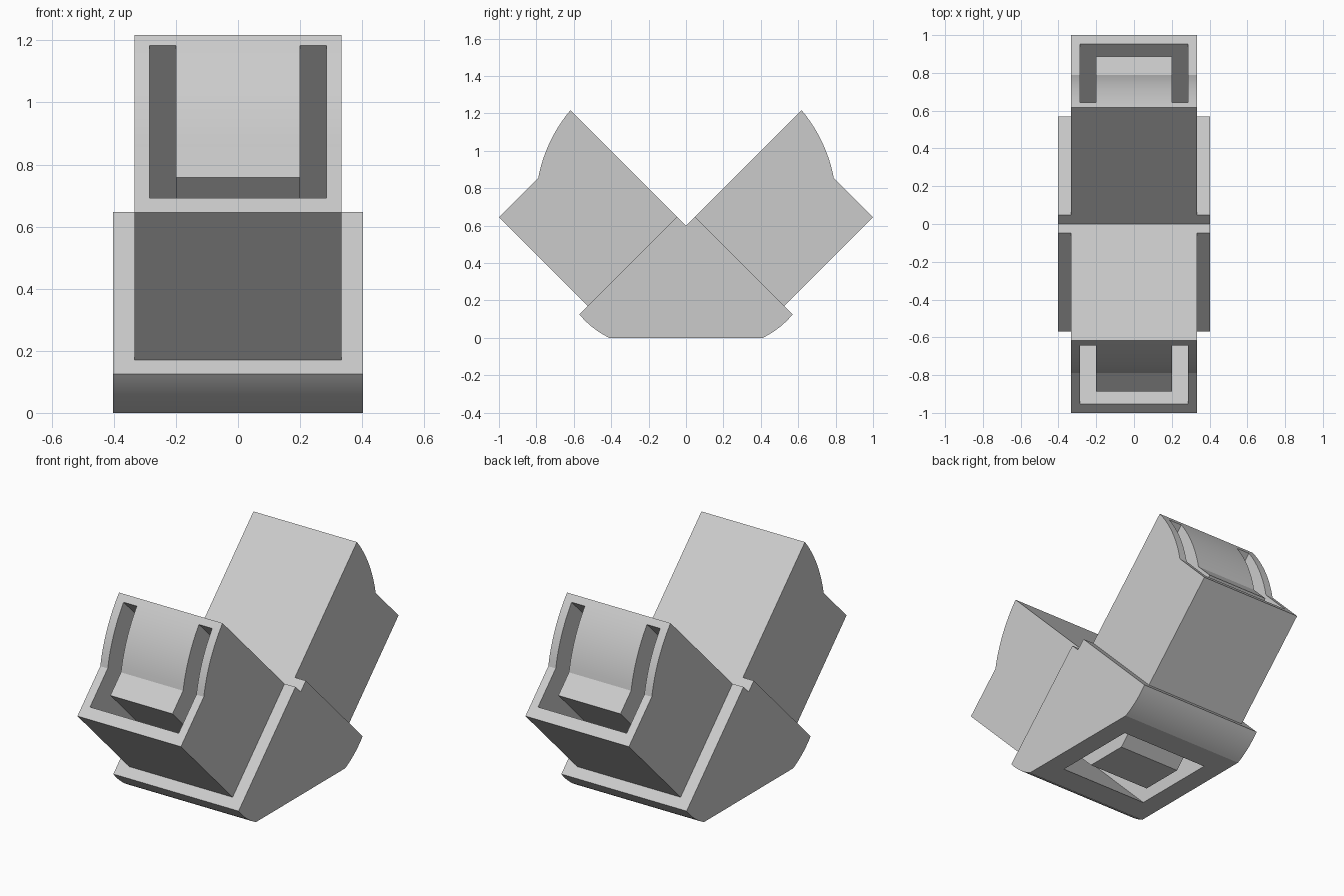
import bpy
import bmesh
import math
from mathutils import Vector

if "Cube" in bpy.data.objects:
    bpy.data.objects.remove(bpy.data.objects["Cube"], do_unlink=True)

grey = bpy.data.materials.new("plain grey")
grey.use_nodes = True
colour = (0.6, 0.6, 0.6, 1)
grey.diffuse_color = colour
grey.node_tree.nodes["Principled BSDF"].inputs["Base Color"].default_value = colour


def arc(a, b, bulge, steps=12):
    """Points of a circular arc from a to b, bulging to the right of the travel."""
    a, b = Vector(a), Vector(b)
    half = (b - a).length / 2
    radius = (half ** 2 + bulge ** 2) / (2 * bulge)
    along = (b - a).normalized()
    out = Vector((along.y, -along.x))
    centre = (a + b) / 2 + out * (bulge - radius)
    sweep = math.asin(half / radius)
    angles = [sweep * (2 * i / steps - 1) for i in range(steps + 1)]
    return [tuple(centre + radius * (along * math.sin(t) + out * math.cos(t))) for t in angles]


def flip(points):
    """Mirror a side profile from back to front, keeping its winding."""
    return [(-y, z) for y, z in reversed(points)]


def prism(name, profile, x0, x1):
    """Extrude a (y, z) side profile from x0 to x1."""
    bm = bmesh.new()
    face = bm.faces.new([bm.verts.new((x0, y, z)) for y, z in profile])
    side = bmesh.ops.extrude_face_region(bm, geom=[face])
    verts = [v for v in side["geom"] if isinstance(v, bmesh.types.BMVert)]
    bmesh.ops.translate(bm, verts=verts, vec=(x1 - x0, 0, 0))
    bmesh.ops.recalc_face_normals(bm, faces=bm.faces)
    mesh = bpy.data.meshes.new(name)
    bm.to_mesh(mesh)
    bm.free()
    mesh.materials.append(grey)
    obj = bpy.data.objects.new(name, mesh)
    bpy.context.collection.objects.link(obj)
    return obj


def combine(target, tool, operation):
    """Apply a boolean and discard the tool."""
    tool.hide_render = True
    mod = target.modifiers.new(operation.lower(), 'BOOLEAN')
    mod.operation = operation
    mod.solver = 'EXACT'
    mod.object = tool
    bpy.context.view_layer.objects.active = target
    bpy.ops.object.modifier_apply(modifier=mod.name)
    bpy.data.objects.remove(tool, do_unlink=True)


# Wide base with rounded lower corners and a notch on top
base_half = arc((0.41, 0), (0.57, 0.125), 0.011) + [(0.0475, 0.6475)]
base_left = flip(base_half)
body = prism("angled_double_connector", base_half + [(0, 0.6)] + base_left, -0.403, 0.403)

# Two arms at right angles, each with a curved, stepped end, sunk into the base
arm = [(0.475, 0.12), (1, 0.645)] + arc((0.79, 0.855), (0.6175, 1.2175), 0.026) + [(0, 0.6)]
for name, profile in (("back_arm", arm), ("front_arm", flip(arm))):
    combine(body, prism(name, profile, -0.333, 0.333), 'UNION')


def channel(low, high, reach=1.2):
    """V-shaped band between two heights at the middle, running out both arms."""
    right = [(0, low), (reach, low + reach), (reach, high + reach), (0, high)]
    return right + [(-reach, high + reach), (-reach, low + reach)]


# U-shaped channel through both arms and out of the bottom, around a solid core
for side in (-1, 1):
    x0, x1 = sorted((side * 0.2, side * 0.285))
    combine(body, prism("side_slot", channel(-0.26, 0.54), x0, x1), 'DIFFERENCE')
combine(body, prism("lower_slot", channel(-0.26, -0.13), -0.25, 0.25), 'DIFFERENCE')

# Smooth only the curved faces
bpy.ops.object.select_all(action='DESELECT')
body.select_set(True)
bpy.context.view_layer.objects.active = body
bpy.ops.object.shade_smooth_by_angle(angle=math.radians(12))
